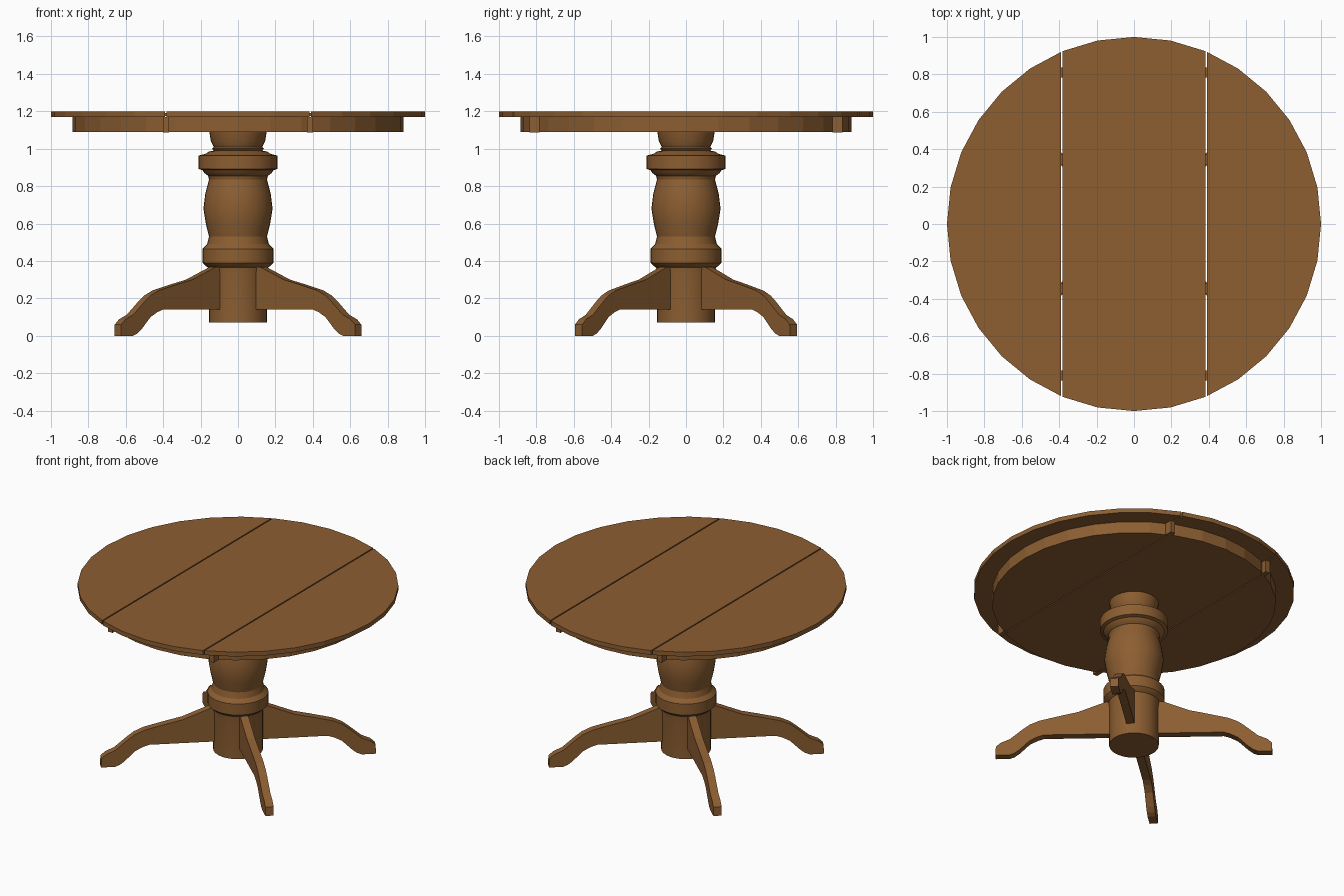
import bpy, bmesh, math
from mathutils import Matrix, Vector

if "Cube" in bpy.data.objects:
    bpy.data.objects.remove(bpy.data.objects["Cube"])

wood = bpy.data.materials.new("brown wood")
wood.diffuse_color = (0.262, 0.112, 0.031, 1)
wood.use_nodes = True
wood.node_tree.nodes["Principled BSDF"].inputs["Base Color"].default_value = wood.diffuse_color


def finish(name, bm, smooth=False):
    bmesh.ops.recalc_face_normals(bm, faces=bm.faces)
    me = bpy.data.meshes.new(name)
    bm.to_mesh(me)
    bm.free()
    me.materials.append(wood)
    ob = bpy.data.objects.new(name, me)
    bpy.context.collection.objects.link(ob)
    if smooth:
        bpy.ops.object.select_all(action='DESELECT')
        ob.select_set(True)
        bpy.context.view_layer.objects.active = ob
        bpy.ops.object.shade_smooth_by_angle(angle=math.radians(25))
    return ob


def disc_slice(name, r, z0, z1, xmin, xmax):
    """32-sided disc trimmed to the strip xmin..xmax."""
    bm = bmesh.new()
    bmesh.ops.create_cone(bm, cap_ends=True, segments=32, radius1=r, radius2=r,
                          depth=z1 - z0, matrix=Matrix.Translation((0, 0, (z0 + z1) / 2)))
    for x, n in ((xmin, -1), (xmax, 1)):
        if abs(x) < r:
            geom = bm.verts[:] + bm.edges[:] + bm.faces[:]
            cut = bmesh.ops.bisect_plane(bm, geom=geom, plane_co=(x, 0, 0),
                                         plane_no=(n, 0, 0), clear_outer=True)
            edges = [e for e in cut["geom_cut"] if isinstance(e, bmesh.types.BMEdge)]
            bmesh.ops.holes_fill(bm, edges=edges)
    return finish(name, bm)


def box(name, size, centre):
    bm = bmesh.new()
    bmesh.ops.create_cube(bm, size=1, matrix=Matrix.Translation(centre)
                          @ Matrix.Diagonal((*size, 1)))
    return finish(name, bm)


# Table top and apron, in three leaves with narrow open seams
SEAM, GAP = 0.385, 0.004
for side, lo, hi in (("left", -2, -SEAM - GAP), ("middle", -SEAM + GAP, SEAM - GAP),
                     ("right", SEAM + GAP, 2)):
    disc_slice(side + "_top_leaf", 1.0, 1.17, 1.2, lo, hi)
    disc_slice(side + "_apron", 0.885, 1.09, 1.17, lo, hi)

# Apron joint blocks and alignment pegs along the seams
for sx in (-1, 1):
    for sy in (-1, 1):
        box("apron_joint_block", (0.034, 0.055, 0.082), (sx * SEAM, sy * 0.81, 1.129))
        box("seam_peg", (0.03, 0.06, 0.015), (sx * SEAM, sy * 0.345, 1.183))

# Turned column
profile = [(0, 0.07), (0.155, 0.07), (0.155, 0.33), (0.16, 0.365), (0.175, 0.375),
           (0.19, 0.39), (0.19, 0.465), (0.165, 0.49), (0.155, 0.53), (0.172, 0.6),
           (0.185, 0.68), (0.175, 0.76), (0.155, 0.835), (0.16, 0.855), (0.18, 0.87),
           (0.19, 0.885), (0.212, 0.892), (0.212, 0.963), (0.175, 0.972),
           (0.155, 0.985), (0.13, 0.99), (0.14, 1.0), (0.13, 1.01), (0.145, 1.04),
           (0.155, 1.1), (0, 1.1)]
bm = bmesh.new()
vs = [bm.verts.new((r, 0, z)) for r, z in profile]
es = [bm.edges.new(p) for p in zip(vs, vs[1:])]
bmesh.ops.spin(bm, geom=vs + es, cent=(0, 0, 0), axis=(0, 0, 1),
               angle=2 * math.pi, steps=32, use_duplicate=False)
bmesh.ops.remove_doubles(bm, verts=bm.verts, dist=1e-4)
finish("column", bm, smooth=True)

# Four curved legs: flat boards cut to a profile (radius, height)
outline = [(0.1, 0.14), (0.56, 0.14), (0.6, 0.127), (0.65, 0.1), (0.715, 0.035),
           (0.745, 0.012), (0.775, 0), (0.863, 0), (0.861, 0.06), (0.83, 0.088),
           (0.775, 0.112), (0.69, 0.185), (0.65, 0.215), (0.59, 0.242), (0.45, 0.277),
           (0.35, 0.3), (0.25, 0.34), (0.18, 0.368), (0.1, 0.372)]
ANGLE, THICK = math.radians(41.8), 0.052
for name, ang in (("back_right_leg", ANGLE), ("back_left_leg", math.pi - ANGLE),
                  ("front_left_leg", math.pi + ANGLE), ("front_right_leg", -ANGLE)):
    bm = bmesh.new()
    face = bm.faces.new([bm.verts.new((r, -THICK / 2, z)) for r, z in outline])
    ext = bmesh.ops.extrude_face_region(bm, geom=[face], use_keep_orig=True)
    bmesh.ops.translate(bm, vec=Vector((0, THICK, 0)),
                        verts=[v for v in ext["geom"] if isinstance(v, bmesh.types.BMVert)])
    bm.transform(Matrix.Rotation(ang, 4, 'Z'))
    finish(name, bm)
